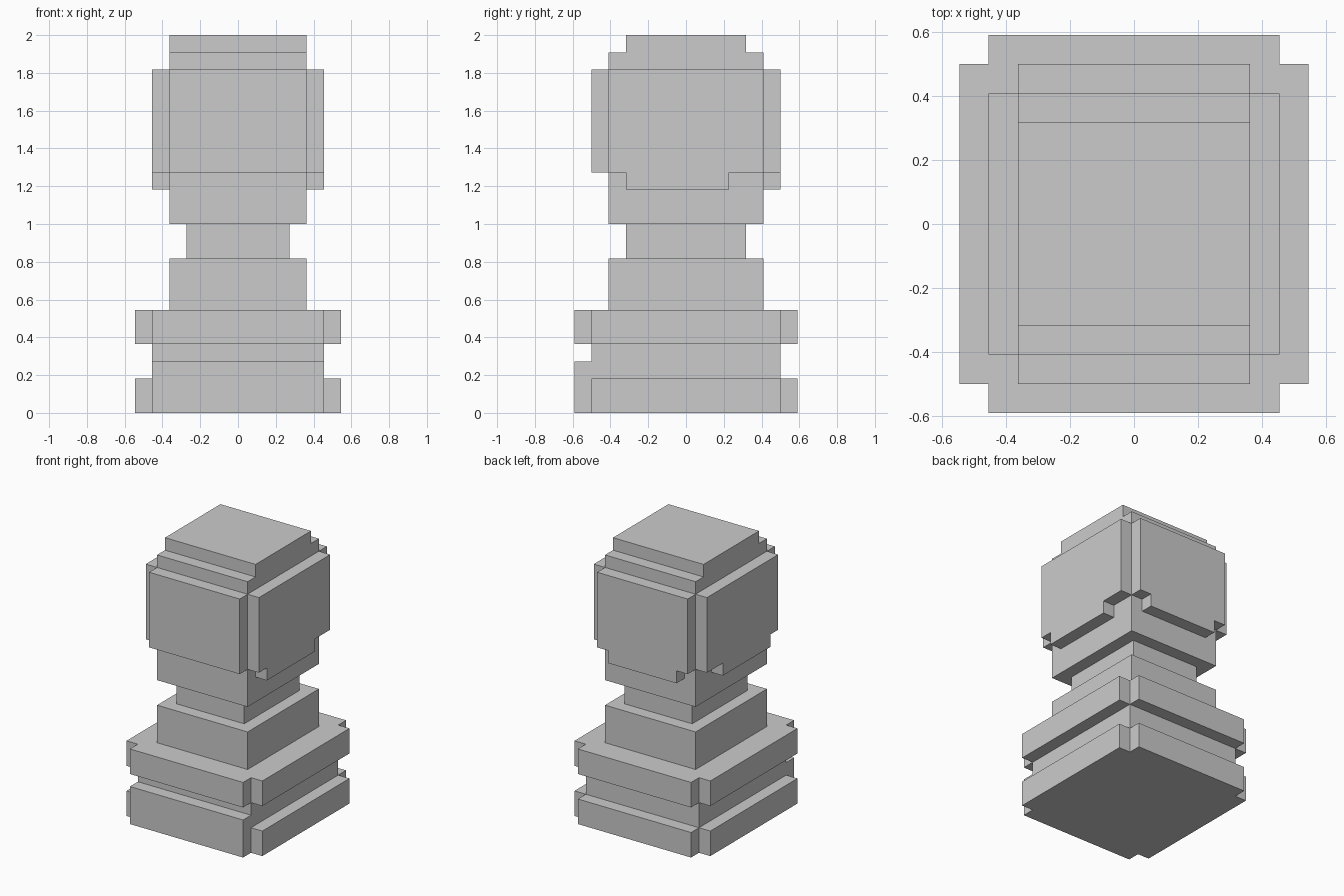
import bpy, bmesh, math
from itertools import product

if "Cube" in bpy.data.objects:
    bpy.data.objects.remove(bpy.data.objects["Cube"])

U = 1 / 11  # size of one block

def box(hx, y0, y1, z0, z1):
    """Cells of a box, mirrored about x = 0, in block units."""
    return set(product(range(-hx, hx), range(int(y0 + 6.5), int(y1 + 6.5)), range(z0, z1)))

def tier(hx, hy, z0, z1):
    return box(hx, -hy, hy, z0, z1)

def rim(z0, z1):
    """Wide tier with its four corners cut away."""
    return tier(6, 5.5, z0, z1) | tier(5, 6.5, z0, z1)

parts = {
    # stepped foot, with a taller slab at the front
    "pedestal": rim(0, 2) | tier(5, 5.5, 2, 4) | rim(4, 6) | box(5, -6.5, -5.5, 0, 3),
    # stem and narrow neck
    "stem": tier(4, 4.5, 6, 9),
    "neck": tier(3, 3.5, 9, 11),
    # head core and cap, side / front / back slabs with lower drops
    "head": (tier(4, 4.5, 11, 21) | tier(4, 3.5, 21, 22)
             | tier(5, 4.5, 14, 20) | box(5, -3.5, 2.5, 13, 14)
             | tier(4, 5.5, 14, 20) | box(3, 4.5, 5.5, 13, 14)),
}
solid = set().union(*parts.values())

def build(name, cells):
    """Make the outer skin of a part, skipping faces hidden by any other cell."""
    bm = bmesh.new()
    for cell in cells:
        for axis, side in product(range(3), (0, 1)):
            near = list(cell)
            near[axis] += 2 * side - 1
            if tuple(near) in solid:
                continue
            a, b = (axis + 1) % 3, (axis + 2) % 3
            ring = [(0, 0), (1, 0), (1, 1), (0, 1)]
            verts = []
            for i, j in (ring if side else ring[::-1]):
                p = list(cell)
                p[axis] += side
                p[a] += i
                p[b] += j
                verts.append(bm.verts.new((p[0] * U, (p[1] - 6.5) * U, p[2] * U)))
            bm.faces.new(verts)
    bmesh.ops.remove_doubles(bm, verts=bm.verts, dist=1e-4)
    bmesh.ops.dissolve_limit(bm, angle_limit=math.radians(1), verts=bm.verts, edges=bm.edges)
    mesh = bpy.data.meshes.new(name)
    bm.to_mesh(mesh)
    bm.free()
    bpy.context.collection.objects.link(bpy.data.objects.new(name, mesh))

for name, cells in parts.items():
    build(name, cells)
